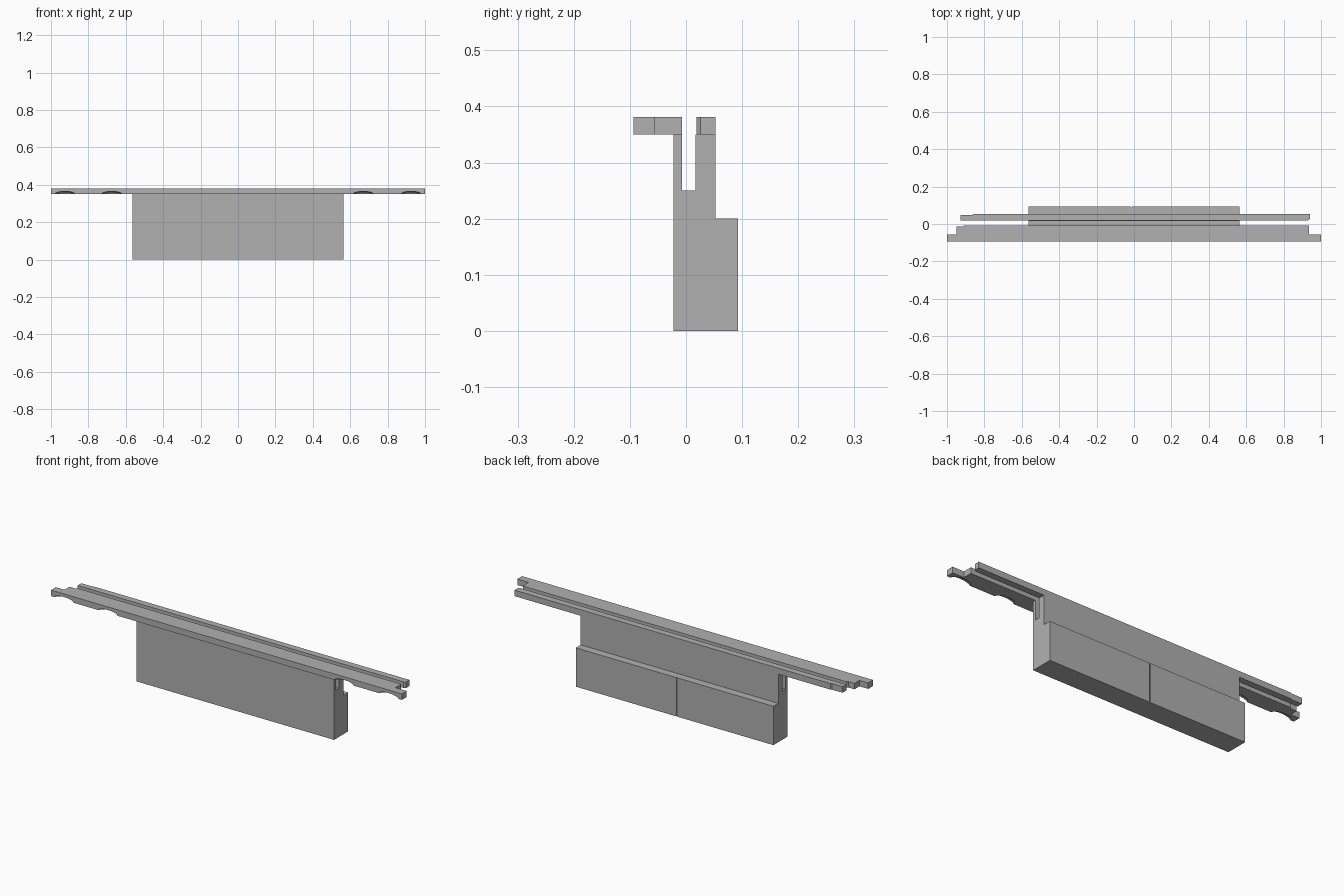
import bpy, bmesh
from mathutils import Matrix, Vector

cube = bpy.data.objects.get("Cube")
if cube:
    bpy.data.objects.remove(cube, do_unlink=True)

grey = bpy.data.materials.new("plain grey")
grey.use_nodes = True
color = (0.44, 0.44, 0.44, 1)
grey.diffuse_color = color
grey.node_tree.nodes["Principled BSDF"].inputs["Base Color"].default_value = color


def finish(name, bm):
    bmesh.ops.recalc_face_normals(bm, faces=bm.faces[:])
    mesh = bpy.data.meshes.new(name)
    bm.to_mesh(mesh)
    bm.free()
    mesh.materials.append(grey)
    obj = bpy.data.objects.new(name, mesh)
    bpy.context.collection.objects.link(obj)
    return obj


def prism(name, outline, sweep):
    """Extrude a closed outline of 3D points along a vector."""
    bm = bmesh.new()
    face = bm.faces.new([bm.verts.new(p) for p in outline])
    res = bmesh.ops.extrude_face_region(bm, geom=[face])
    moved = [v for v in res["geom"] if isinstance(v, bmesh.types.BMVert)]
    bmesh.ops.translate(bm, verts=moved, vec=Vector(sweep))
    return finish(name, bm)


def cut(target, cutter):
    cutter.hide_render = True
    cutter.hide_set(True)
    mod = target.modifiers.new(cutter.name, "BOOLEAN")
    mod.operation = "DIFFERENCE"
    mod.solver = "EXACT"
    mod.object = cutter


def scoop(name, center, size):
    bm = bmesh.new()
    bmesh.ops.create_uvsphere(bm, u_segments=16, v_segments=8, radius=1,
                              matrix=Matrix.Translation(center) @ Matrix.Diagonal((*size, 1)))
    return finish(name, bm)


HALF, RAIL_Z, RAIL_H = 0.563, 0.35, 0.031

# Slotted, stepped body
section = [(-0.022, 0), (0.093, 0), (0.093, 0.2), (0.053, 0.2), (0.053, RAIL_Z),
           (0.017, RAIL_Z), (0.017, 0.25), (-0.007, 0.25), (-0.007, RAIL_Z), (-0.022, RAIL_Z)]
body = prism("body", [(-HALF, y, z) for y, z in section], (2 * HALF, 0, 0))

# Thin seam down the back of the lower block
seam = [(-0.018, 0.088), (-0.01, 0.088), (-0.01, 0.1), (-0.018, 0.1)]
cut(body, prism("seam_cutter", [(x, y, -0.01) for x, y in seam], (0, 0, 0.22)))

# Front rail with stepped ends
front = [(-1, -0.094), (1, -0.094), (1, -0.055), (0.935, -0.055), (0.935, -0.007),
         (-0.91, -0.007), (-0.915, -0.014), (-0.95, -0.014), (-0.95, -0.055), (-1, -0.055)]
front_rail = prism("front_rail", [(x, y, RAIL_Z) for x, y in front], (0, 0, RAIL_H))

# Shallow scoops under the front edge of the overhanging ends
for i, x in enumerate((-0.925, -0.675, 0.67, 0.925)):
    cut(front_rail, scoop(f"scoop_cutter_{i}", (x, -0.094, RAIL_Z), (0.055, 0.03, 0.015)))

# Back rail
back = [(-0.927, 0.019), (0.93, 0.019), (0.94, 0.026), (0.94, 0.053), (-0.86, 0.053),
        (-0.865, 0.049), (-0.927, 0.049)]
prism("back_rail", [(x, y, RAIL_Z) for x, y in back], (0, 0, RAIL_H))
